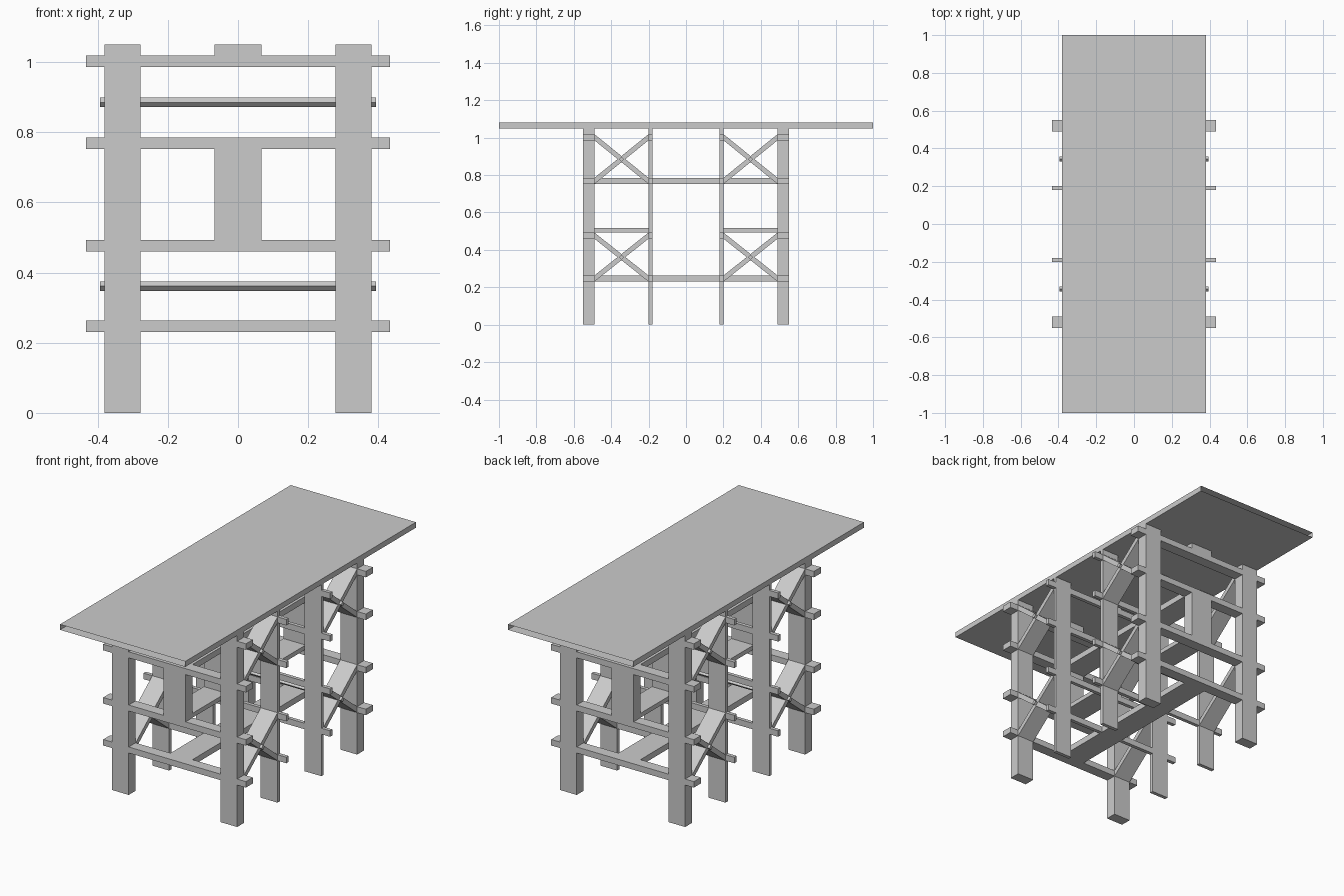
import bpy, bmesh

if "Cube" in bpy.data.objects:
    bpy.data.objects.remove(bpy.data.objects["Cube"])


def mesh_object(name, bm):
    bmesh.ops.recalc_face_normals(bm, faces=bm.faces)
    me = bpy.data.meshes.new(name)
    bm.to_mesh(me)
    bm.free()
    ob = bpy.data.objects.new(name, me)
    bpy.context.collection.objects.link(ob)
    return ob


def prism(name, profile, x0, x1):
    """Extrude a y-z profile from x0 to x1."""
    bm = bmesh.new()
    face = bm.faces.new([bm.verts.new((x0, y, z)) for y, z in profile])
    ext = bmesh.ops.extrude_face_region(bm, geom=[face])["geom"]
    bmesh.ops.translate(bm, vec=(x1 - x0, 0, 0),
                        verts=[v for v in ext if isinstance(v, bmesh.types.BMVert)])
    return mesh_object(name, bm)


def box(name, x0, x1, y0, y1, z0, z1):
    y0, y1 = sorted((y0, y1))
    return prism(name, [(y0, z0), (y1, z0), (y1, z1), (y0, z1)], x0, x1)


# table top: a thin sleeve, open at both short ends
top = box("table_top", -0.38, 0.38, -1, 1, 1.05, 1.08)
bm = bmesh.new()
bm.from_mesh(top.data)
bm.normal_update()
bmesh.ops.delete(bm, geom=[f for f in bm.faces if abs(f.normal.y) > 0.9], context='FACES')
bm.to_mesh(top.data)
bm.free()

LEVELS = [0.23, 0.46, 0.752, 0.986]
for s, end in ((-1, "front"), (1, "back")):
    for row, ya, yb in (("outer", 0.49, 0.55), ("inner", 0.18, 0.20)):
        tag = end + "_" + row
        # pair of legs
        for x0, x1, side in ((-0.38, -0.278, "left"), (0.278, 0.38, "right")):
            box(f"{tag}_{side}_leg", x0, x1, s * ya, s * yb, 0, 1.05)
        # rails passing through the legs
        for i, z in enumerate(LEVELS):
            box(f"{tag}_rail_{i}", -0.433, 0.433, s * ya, s * yb, z, z + 0.033)
        # centre post and top block
        box(f"{tag}_centre_post", -0.067, 0.067, s * ya, s * yb, 0.46, 0.785)
        box(f"{tag}_top_block", -0.067, 0.067, s * ya, s * yb, 1.019, 1.05)

    # short centre shelf resting on the second rails
    box(f"{end}_shelf", -0.067, 0.067, s * 0.18, s * 0.55, 0.493, 0.517)

    # crossed braces with a diamond pin through each crossing
    for lo, hi, tier in ((0.23, 0.46, "lower"), (0.752, 0.986, "upper")):
        t = 0.033
        for x0, x1, side in ((-0.38, -0.278, "left"), (0.278, 0.38, "right")):
            for za, zb, d in ((lo, hi, "rising"), (hi, lo, "falling")):
                prism(f"{end}_{tier}_{side}_{d}_brace",
                      [(s * 0.49, za), (s * 0.20, zb), (s * 0.20, zb + t), (s * 0.49, za + t)],
                      x0, x1)
        yc, zc, r = s * 0.345, (lo + hi + t) / 2, 0.0135
        prism(f"{end}_{tier}_pin",
              [(yc - r, zc), (yc, zc - r), (yc + r, zc), (yc, zc + r)], -0.394, 0.394)

# long centre planks joining both ends
for z, tier in ((0.23, "lower"), (0.752, "upper")):
    box(f"{tier}_long_plank", -0.067, 0.067, -0.55, 0.55, z, z + 0.033)
